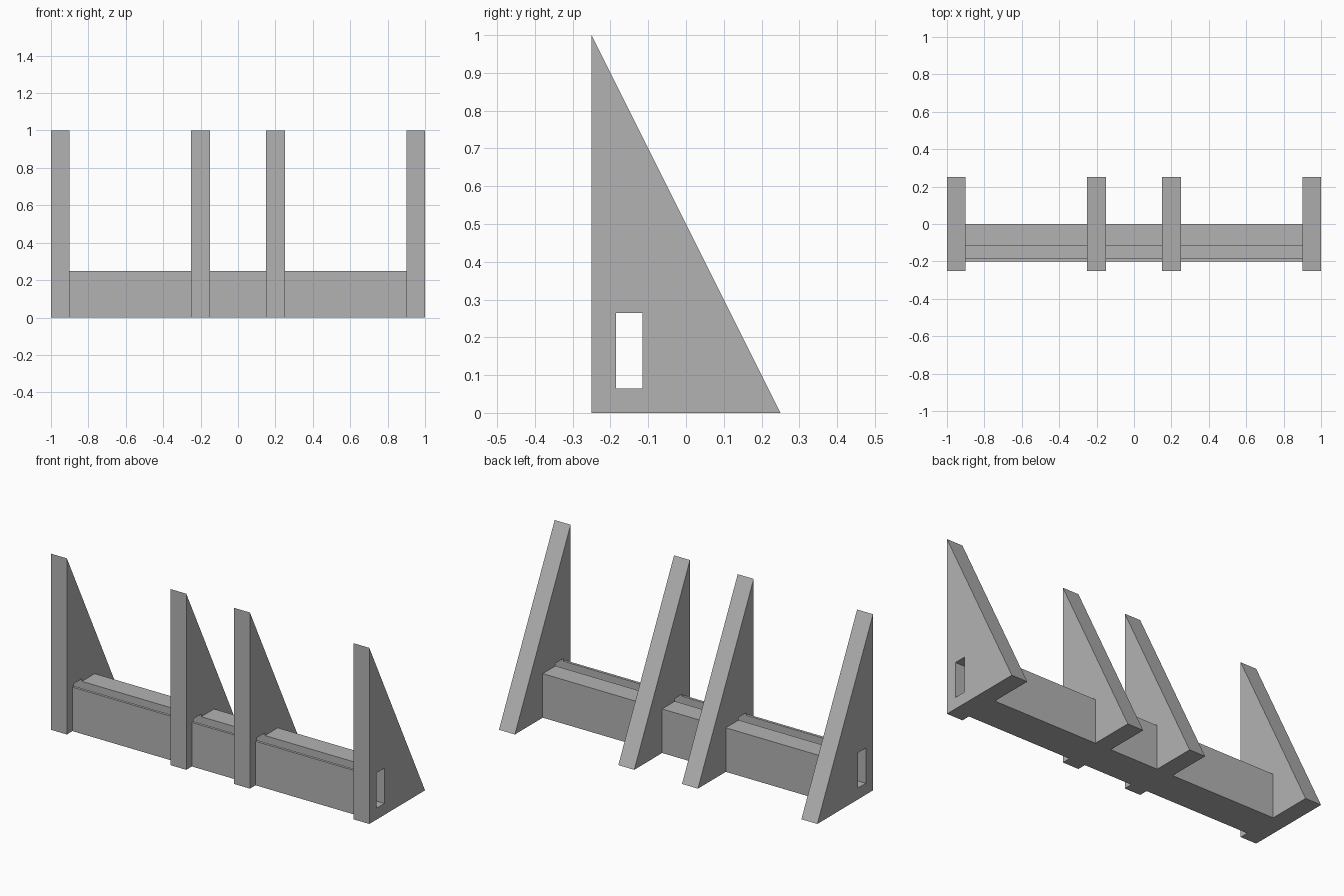
import bpy
import bmesh

default = bpy.data.objects.get("Cube")
if default:
    bpy.data.objects.remove(default, do_unlink=True)

grey = bpy.data.materials.new("mid_grey")
grey.use_nodes = True
colour = (0.45, 0.45, 0.45, 1)
grey.diffuse_color = colour
grey.node_tree.nodes["Principled BSDF"].inputs["Base Color"].default_value = colour


def prism(name, profile, x0, x1):
    """Extrude a (y, z) profile along x."""
    bm = bmesh.new()
    face = bm.faces.new([bm.verts.new((x0, y, z)) for y, z in profile])
    side = bmesh.ops.extrude_face_region(bm, geom=[face])["geom"]
    verts = [v for v in side if isinstance(v, bmesh.types.BMVert)]
    bmesh.ops.translate(bm, verts=verts, vec=(x1 - x0, 0, 0))
    bmesh.ops.recalc_face_normals(bm, faces=bm.faces)
    mesh = bpy.data.meshes.new(name)
    bm.to_mesh(mesh)
    bm.free()
    mesh.materials.append(grey)
    obj = bpy.data.objects.new(name, mesh)
    bpy.context.collection.objects.link(obj)
    return obj


# Shared slot dimensions
slot_front, slot_back, slot_low, slot_high = -0.185, -0.115, 0.065, 0.265
beam_top = 0.25
thickness = 0.1

# Cutter for the rectangular slot running the whole length
cutter = prism("slot_cutter", [(slot_front, slot_low), (slot_back, slot_low),
                               (slot_back, slot_high), (slot_front, slot_high)], -1.1, 1.1)
cutter.hide_render = True

# Triangular upright fins with the slot cut through
fins = {"right_end_fin": -1, "right_inner_fin": -0.25,
        "left_inner_fin": 0.15, "left_end_fin": 0.9}
for name, x in fins.items():
    fin = prism(name, [(-0.25, 0), (0.25, 0), (-0.25, 1)], x, x + thickness)
    cut = fin.modifiers.new("slot", "BOOLEAN")
    cut.operation = "DIFFERENCE"
    cut.solver = "EXACT"
    cut.object = cutter
    bpy.context.view_layer.objects.active = fin
    bpy.ops.object.modifier_apply(modifier=cut.name)
bpy.data.objects.remove(cutter, do_unlink=True)

# Grooved beam sections between the fins
groove = [(-0.2, 0), (0, 0), (0, beam_top), (slot_back, beam_top), (slot_back, slot_low),
          (slot_front, slot_low), (slot_front, beam_top), (-0.2, beam_top)]
starts = list(fins.values())
for name, a, b in zip(("right_beam", "middle_beam", "left_beam"), starts, starts[1:]):
    prism(name, groove, a + thickness, b)
